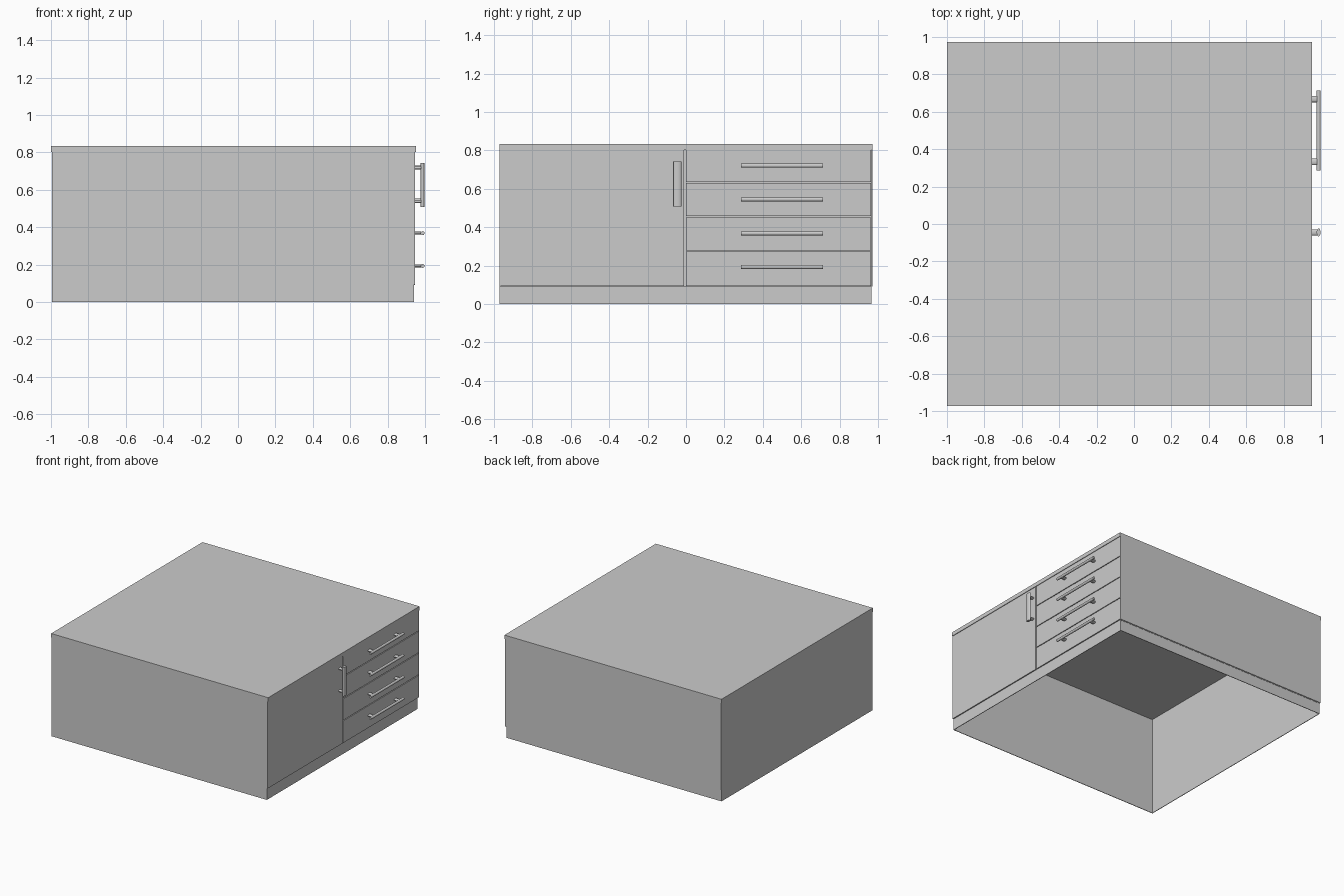
import bpy
from math import radians

if "Cube" in bpy.data.objects:
    bpy.data.objects.remove(bpy.data.objects["Cube"])

Y = 0.972          # half width of the cabinet
FRONT = 0.947      # face of door and drawers
T = 0.005          # sheet thickness


def box(name, x0, x1, y0, y1, z0, z1):
    bpy.ops.mesh.primitive_cube_add(
        size=1, location=((x0 + x1) / 2, (y0 + y1) / 2, (z0 + z1) / 2))
    o = bpy.context.object
    o.name = name
    o.scale = (x1 - x0, y1 - y0, z1 - z0)
    bpy.ops.object.transform_apply(location=False, rotation=False)
    return o


def rod(name, centre, size, axis):
    """Elliptical rod along 'x', 'y' or 'z' with the given full dimensions."""
    rot = {'x': (0, radians(90), 0), 'y': (radians(90), 0, 0), 'z': (0, 0, 0)}[axis]
    bpy.ops.mesh.primitive_cylinder_add(vertices=20, radius=0.5, depth=1,
                                        location=centre, rotation=rot)
    o = bpy.context.object
    o.name = name
    bpy.ops.object.transform_apply(location=False, rotation=True, scale=False)
    o.scale = size
    bpy.ops.object.transform_apply(location=False, rotation=False, scale=True)
    bpy.ops.object.shade_smooth_by_angle(angle=radians(40))
    return o


# worktop
box("worktop", -1.0, 0.952, -Y, Y, 0.802, 0.834)

# hollow carcass, open underneath
box("left_side", -0.995, 0.94, -Y, -Y + T, 0, 0.802)
box("right_side", -0.995, FRONT, Y - T, Y, 0.092, 0.802)
box("back_panel", -0.995, -0.995 + T, -Y + T, Y - 2 * T, 0, 0.802)
box("carcass_front", 0.929, 0.932, -Y + T, Y - T, 0.085, 0.802)

# recessed plinth
box("plinth_front", 0.94 - T, 0.94, -Y + T, 0.965, 0, 0.092)
box("plinth_right", -0.995, 0.94 - T, 0.965 - T, 0.965, 0, 0.092)
box("plinth_top_front", 0.929, 0.94, -Y + T, 0.965, 0.088, 0.092)
box("plinth_top_right", -0.995, 0.94, 0.96, Y - T, 0.088, 0.092)

# door with its upright handle
box("door", 0.932, FRONT, -Y, -0.010, 0.094, 0.802)
rod("door_handle_bar", (0.987, -0.045, 0.626), (0.021, 0.043, 0.234), 'z')
for z in (0.537, 0.717):
    rod("door_handle_post", (0.962, -0.045, z), (0.034, 0.032, 0.016), 'x')

# four drawers with horizontal handles
edges = [0.094, 0.276, 0.455, 0.633, 0.805]
handle_z = [0.193, 0.368, 0.545, 0.721]
for i, hz in enumerate(handle_z):
    box(f"drawer_{i + 1}", 0.932, FRONT, -0.001, 0.964,
        edges[i] + (0.003 if i else 0), edges[i + 1] - 0.003)
    rod(f"drawer_handle_bar_{i + 1}", (0.987, 0.5, hz), (0.021, 0.426, 0.021), 'y')
    for y in (0.332, 0.668):
        rod(f"drawer_handle_post_{i + 1}", (0.962, y, hz), (0.034, 0.035, 0.016), 'x')
